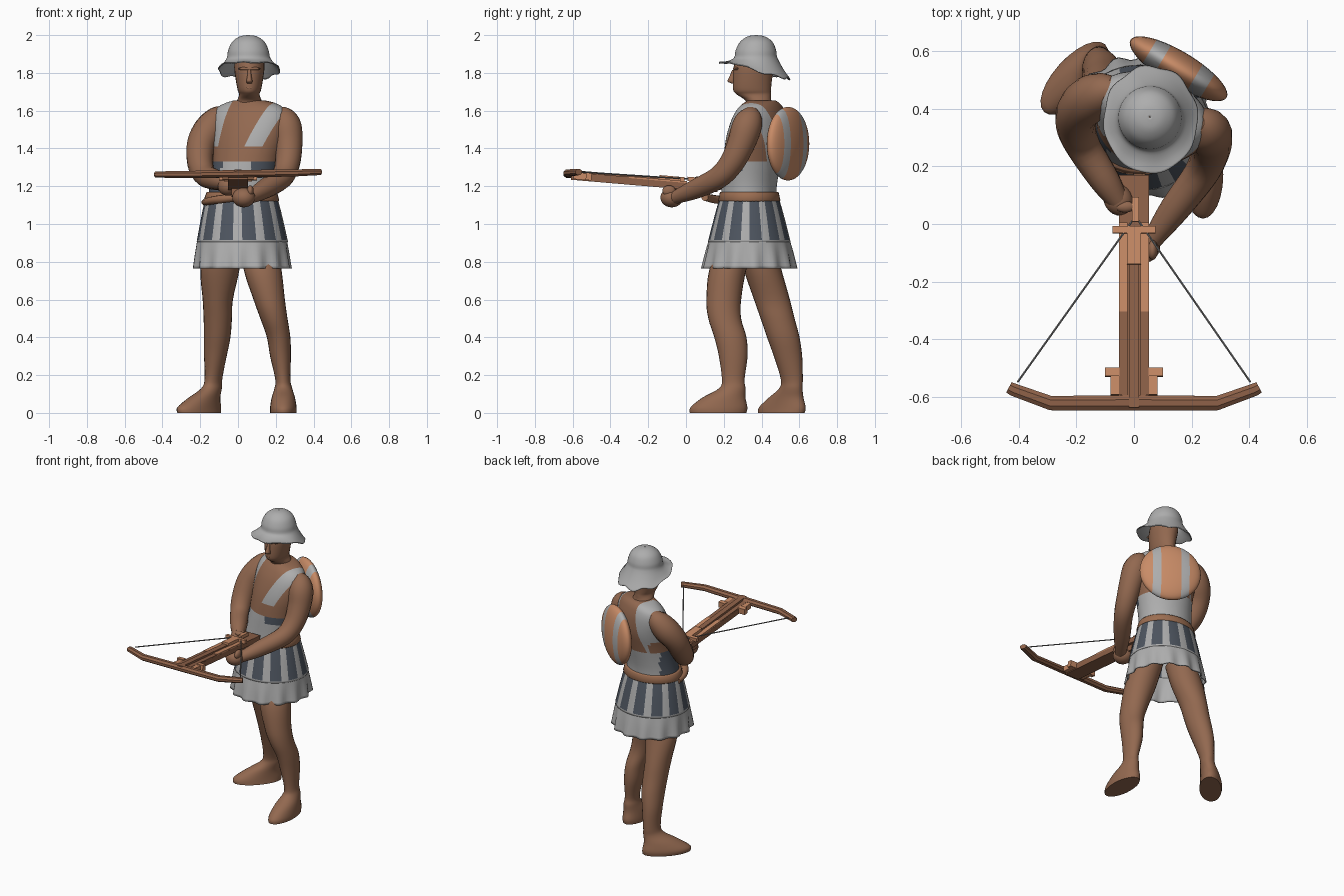
import bpy, bmesh, math
from mathutils import Vector

if "Cube" in bpy.data.objects:
    bpy.data.objects.remove(bpy.data.objects["Cube"])

def mat(name, c):
    m = bpy.data.materials.new(name)
    m.diffuse_color = (*c, 1)
    m.use_nodes = True
    m.node_tree.nodes["Principled BSDF"].inputs["Base Color"].default_value = m.diffuse_color
    return m

SKIN = mat("skin brown", (0.29, 0.14, 0.08))
WOOD = mat("dark wood", (0.27, 0.12, 0.065))
ORANGE = mat("light wood", (0.58, 0.26, 0.135))
GREY = mat("pale grey", (0.42, 0.42, 0.42))
DARK = mat("slate", (0.075, 0.09, 0.115))
BELT = mat("belt brown", (0.33, 0.155, 0.083))
CORD = mat("cord", (0.2, 0.2, 0.2))

def finish(name, bm, mats, rule=None, smooth=45, thick=0):
    """Turn a bmesh into an object with rule-based material slots."""
    bmesh.ops.recalc_face_normals(bm, faces=bm.faces)
    if rule:
        for f in bm.faces:
            f.material_index = rule(f)
    me = bpy.data.meshes.new(name)
    bm.to_mesh(me)
    bm.free()
    ob = bpy.data.objects.new(name, me)
    bpy.context.collection.objects.link(ob)
    for m in mats:
        me.materials.append(m)
    if thick:
        s = ob.modifiers.new("thickness", "SOLIDIFY")
        s.thickness = thick
    bpy.ops.object.select_all(action="DESELECT")
    ob.select_set(True)
    bpy.context.view_layer.objects.active = ob
    if smooth:
        bpy.ops.object.shade_smooth_by_angle(angle=math.radians(smooth))
    return ob

def spline(rows, n):
    """Smooth in-between rows through the given rows."""
    out = []
    for i in range(len(rows) - 1):
        p = [rows[max(0, min(len(rows) - 1, i + k))] for k in (-1, 0, 1, 2)]
        for s in range(n):
            t = s / n
            out.append([0.5 * (2 * b + (c - a) * t + (2 * a - 5 * b + 4 * c - d) * t * t
                        + (3 * b - a - 3 * c + d) * t ** 3) for a, b, c, d in zip(*p)])
    return out + [list(rows[-1])]

def skin_rings(rings, caps=True):
    bm = bmesh.new()
    vs = [[bm.verts.new(p) for p in r] for r in rings]
    n = len(vs[0])
    for a, b in zip(vs, vs[1:]):
        for j in range(n):
            bm.faces.new((a[j], a[(j + 1) % n], b[(j + 1) % n], b[j]))
    if caps:
        bm.faces.new(vs[0])
        bm.faces.new(vs[-1])
    return bm

def loft(name, rows, mats, rule=None, sides=24, n=4, caps=True, warp=None, cuts=(), thick=0, smooth=60):
    """Stack of level ellipses: rows of x, y, z, rx, ry, turn in degrees."""
    rings = []
    for x, y, z, rx, ry, rot in spline([tuple(r) + (0,) * (6 - len(r)) for r in rows], n):
        c, s = math.cos(math.radians(rot)), math.sin(math.radians(rot))
        ring = []
        for j in range(sides):
            a = 2 * math.pi * j / sides
            u, v = rx * math.cos(a), ry * math.sin(a)
            p = Vector((x + u * c - v * s, y + u * s + v * c, z))
            ring.append(warp(p, a) if warp else p)
        rings.append(ring)
    bm = skin_rings(rings, caps)
    for co, no in cuts:
        bmesh.ops.bisect_plane(bm, geom=bm.verts[:] + bm.edges[:] + bm.faces[:], plane_co=co, plane_no=no)
    bm.faces.index_update()
    return finish(name, bm, mats, rule, smooth, thick)

def tube(name, rows, m, ref=(1, 0, 0), sides=16, n=4, flat=1, smooth=50):
    """Round rod along a path: rows of x, y, z, radius."""
    pts = spline(rows, n)
    rings = []
    for i, p in enumerate(pts):
        t = (Vector(pts[min(i + 1, len(pts) - 1)][:3]) - Vector(pts[max(i - 1, 0)][:3])).normalized()
        a = t.cross(Vector(ref)).normalized()
        b = t.cross(a)
        rings.append([Vector(p[:3]) + p[3] * (a * math.cos(w) + b * flat * math.sin(w))
                      for w in (2 * math.pi * (j + 0.5) / sides for j in range(sides))])
    return finish(name, skin_rings(rings), [m], smooth=smooth)

def ball(name, loc, size, m, rot=(0, 0, 0)):
    bm = bmesh.new()
    bmesh.ops.create_uvsphere(bm, u_segments=20, v_segments=12, radius=1)
    bmesh.ops.scale(bm, vec=size, verts=bm.verts)
    ob = finish(name, bm, [m])
    ob.location, ob.rotation_euler = loc, rot
    return ob

PITCH = -0.085
def box(name, x, y, dz, size, m):
    """Crossbow block, tilted with the stock."""
    bm = bmesh.new()
    bmesh.ops.create_cube(bm, size=1)
    bmesh.ops.scale(bm, vec=size, verts=bm.verts)
    ob = finish(name, bm, [m], smooth=0)
    ob.location, ob.rotation_euler = (x, y, 1.205 + PITCH * y + dz), (PITCH, 0, 0)
    return ob

# Legs with feet
loft("front_leg", [(.24, .17, 0, .07, .15), (.24, .175, .03, .07, .15), (.24, .2, .08, .062, .115),
     (.24, .245, .13, .047, .07), (.237, .25, .18, .04, .06), (.225, .25, .3, .055, .076), (.215, .235, .4, .062, .085),
     (.19, .205, .5, .072, .087), (.165, .2, .6, .083, .092), (.13, .222, .76, .1, .098), (.11, .28, .9, .09, .09)], [SKIN])
loft("back_leg", [(-.205, .505, 0, .07, .155, -42), (-.205, .51, .03, .07, .155, -42), (-.178, .53, .08, .06, .11, -40),
     (-.14, .555, .13, .047, .068, -35), (-.13, .56, .18, .045, .06, -20), (-.12, .54, .3, .06, .075), (-.11, .515, .4, .07, .086),
     (-.107, .485, .5, .075, .09), (-.107, .455, .6, .08, .095), (-.095, .405, .76, .103, .1), (-.07, .37, .9, .09, .1)], [SKIN])

# Torso: white midriff with dark panels, bare chest with slanting shoulder straps
TURN = math.radians(-23)
AX = Vector((math.cos(TURN), math.sin(TURN), 0))
MID = Vector((.065, .385, 1.63))
STRAPS = [(-.13, .19), (.175, .42)]          # sideways position at the shoulder, slant
def torso_rule(f):
    c = f.calc_center_median()
    d = c - MID
    u, v = d.dot(AX), d.dot(Vector((-AX.y, AX.x, 0)))
    if c.z < 1.33:
        return 2 if v < -.02 and (u < -.09 or (u > .08 and c.z > 1.28)) else 1
    strap = any(abs(u - p - k * d.z) < .045 for p, k in STRAPS)
    return 1 if strap and (c.z > 1.41 or v > .05) else 0
loft("torso", [(.015, .33, 1.1, .185, .15), (.025, .335, 1.2, .175, .145, -8), (.045, .35, 1.33, .18, .15, -18),
     (.06, .37, 1.45, .2, .15, -23), (.065, .385, 1.55, .21, .13, -23), (.065, .395, 1.61, .19, .105, -23),
     (.065, .4, 1.64, .14, .085, -23), (.06, .4, 1.655, .08, .07, -23)], [SKIN, GREY, DARK], torso_rule, sides=48,
     cuts=[((0, 0, z), (0, 0, 1)) for z in (1.28, 1.33, 1.41)]
     + [(MID + AX * (p + e), AX - Vector((0, 0, k))) for p, k in STRAPS for e in (-.045, .045)])

# Skirt: striped upper part, pleated hem and belt
def pleat(p, a):
    k = (.93 - p.z) / .16 * .01 * math.sin(14 * a)
    return p + Vector((math.cos(a), math.sin(a), 0)) * k
loft("pleated_hem", [(.022, .335, .925, .236, .212), (.022, .335, .85, .245, .23), (.023, .335, .765, .254, .247)],
     [GREY], sides=84, caps=False, warp=pleat, thick=.008)
loft("striped_skirt", [(.018, .335, 1.15, .188, .153), (.02, .335, 1.05, .212, .182), (.023, .335, .905, .242, .219)],
     [GREY, DARK], lambda f: int(f.index % 60 % 5 < 3 and f.calc_center_median().z > .912), sides=60, n=8,
     caps=False, thick=.008)
loft("belt", [(.018, .335, 1.12, .196, .161), (.018, .335, 1.125, .2, .165), (.02, .335, 1.165, .188, .156),
     (.02, .335, 1.17, .184, .153)], [BELT], sides=40, n=1)
tube("hip_sheath", [(-.175, .34, 1.115, .018), (-.16, .25, 1.12, .02), (-.1, .16, 1.13, .022), (.01, .1, 1.142, .02)],
     BELT, ref=(0, 0, 1), sides=10)

# Arms and hands
tube("left_arm", [(.215, .35, 1.6, .035), (.237, .34, 1.565, .066), (.258, .32, 1.51, .08), (.268, .29, 1.42, .074),
     (.262, .24, 1.32, .066), (.23, .17, 1.245, .06), (.14, .05, 1.185, .052), (.06, -.06, 1.14, .034)], SKIN)
tube("right_arm", [(-.065, .465, 1.6, .035), (-.1, .46, 1.565, .066), (-.152, .435, 1.5, .082), (-.195, .39, 1.42, .076),
     (-.2, .33, 1.32, .068), (-.17, .26, 1.255, .06), (-.1, .15, 1.23, .052), (-.055, .08, 1.215, .036)], SKIN)
ball("left_hand", (.03, -.075, 1.14), (.06, .062, .052), SKIN, (0, 0, .8))
ball("left_thumb", (.065, -.09, 1.175), (.018, .035, .03), SKIN)
ball("right_hand", (-.055, .085, 1.2), (.05, .058, .05), SKIN, (0, 0, .5))
ball("right_thumb", (-.03, .06, 1.235), (.035, .02, .016), SKIN)

# Head and face
loft("head", [(.06, .4, 1.59, .085, .08), (.06, .385, 1.65, .066, .068), (.06, .36, 1.685, .054, .09),
     (.06, .35, 1.71, .062, .1), (.06, .352, 1.77, .073, .104), (.06, .36, 1.83, .08, .108), (.06, .37, 1.9, .075, .1)], [SKIN])
loft("nose", [(.06, .25, 1.745, .013, .012), (.06, .24, 1.757, .016, .02), (.06, .248, 1.785, .011, .016),
     (.06, .256, 1.815, .009, .012)], [SKIN], sides=12)
ball("brow", (.06, .268, 1.822), (.058, .02, .011), SKIN)
ball("lips", (.06, .258, 1.722), (.022, .01, .007), SKIN)

# Helmet: open dome, flat peak in front, wavy brim drooping at the sides and back
def droop(p, a):
    out = max(0, math.hypot(p.x - .057, p.y - .37) - .115) / .06
    t = min(1, max(0, (math.sin(a) + .75) / 1.4))
    low = t * t * (3 - 2 * t)
    wave = math.sin(8 * a) * (.3 + .7 * low)
    side = Vector((math.cos(a), math.sin(a), 0)) * out * .005 * wave
    return p + side - Vector((0, 0, out * (.078 * low - .008 + .008 * wave)))
loft("helmet", [(.055, .372, 2.0, .002, .002), (.055, .372, 1.993, .045, .045), (.055, .372, 1.965, .085, .085),
     (.055, .37, 1.92, .107, .107), (.056, .369, 1.88, .115, .115), (.057, .366, 1.857, .142, .148),
     (.058, .363, 1.847, .164, .187)], [GREY], sides=64, caps=False, warp=droop, thick=.006)

# Round shield carried on the back
bm = bmesh.new()
bmesh.ops.create_uvsphere(bm, u_segments=40, v_segments=20, radius=1)
for x in (-.6, -.33, .33, .6):
    bmesh.ops.bisect_plane(bm, geom=bm.verts[:] + bm.edges[:] + bm.faces[:], plane_co=(x, 0, 0), plane_no=(1, 0, 0))
bmesh.ops.scale(bm, vec=(.195, .06, .195), verts=bm.verts)
shield = finish("shield", bm, [ORANGE, GREY], lambda f: int(.33 < abs(f.calc_center_median().x) / .195 < .6))
shield.location, shield.rotation_euler = (.155, .54, 1.425), (0, 0, math.radians(-31))

# Crossbow
box("stock", 0, -.22, -.005, (.105, .78, .035), WOOD)
for s, n in ((-1, "right"), (1, "left")):
    box(n + "_rail", s * .037, -.15, .016, (.03, .31, .012), ORANGE)
    box(n + "_front_rail", s * .037, -.45, .014, (.03, .29, .01), WOOD)
    box(n + "_bracket", s * .066, -.55, .0, (.032, .09, .035), ORANGE)
    box(n + "_bracket_lug", s * .075, -.515, .003, (.05, .03, .04), ORANGE)
    # string half
    tube(n + "_string", [(s * .405, -.55, 1.275, .004), (.005 + s * .008, .015, 1.238, .004)], CORD,
         ref=(0, 0, 1), sides=6, n=1)
box("slider", 0, -.33, .018, (.036, .62, .022), WOOD)
box("trigger_block", 0, -.085, .032, (.05, .11, .02), ORANGE)
box("cross_handle", 0, -.02, .03, (.15, .024, .024), ORANGE)
box("claw", .005, .05, .035, (.024, .085, .022), ORANGE)
box("grip", 0, -.03, -.04, (.07, .1, .04), WOOD)
tube("bow_arms", [(-.435, -.568, 1.262, .022), (-.42, -.576, 1.262, .024), (-.29, -.623, 1.262, .027), (0, -.622, 1.266, .029),
     (.29, -.623, 1.27, .027), (.42, -.576, 1.275, .024), (.435, -.568, 1.275, .022)], WOOD, ref=(0, 0, 1),
     sides=8, n=1, flat=.75, smooth=30)
